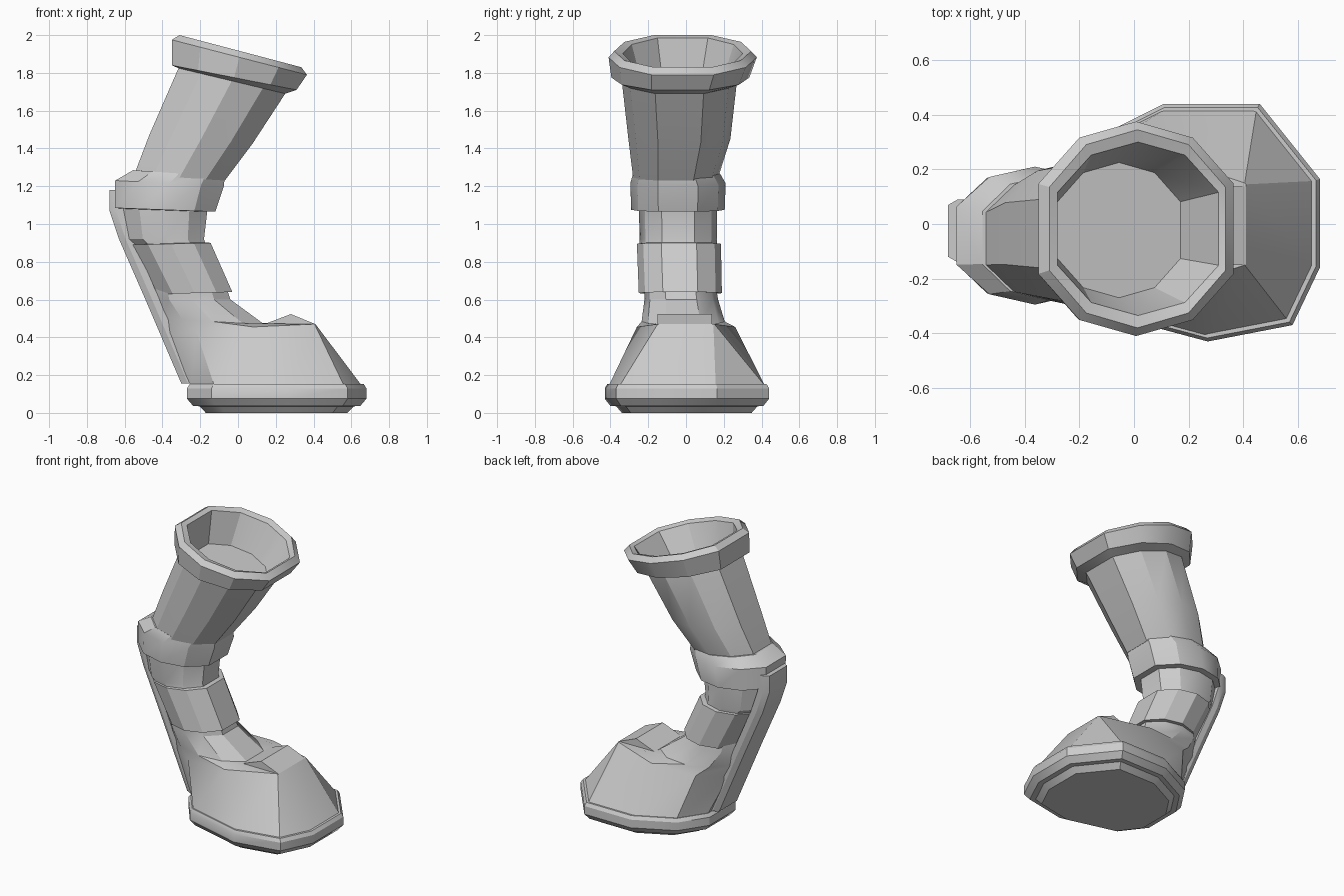
import bpy, bmesh, math

cube = bpy.data.objects.get("Cube")
if cube:
    bpy.data.objects.remove(cube, do_unlink=True)

# One plain grey for everything
grey = bpy.data.materials.new("plain_grey")
grey.use_nodes = True
COLOUR = (0.6, 0.6, 0.6, 1)
grey.diffuse_color = COLOUR
bsdf = next(n for n in grey.node_tree.nodes if n.type == 'BSDF_PRINCIPLED')
bsdf.inputs["Base Color"].default_value = COLOUR
bsdf.inputs["Roughness"].default_value = 0.8

# Ten-sided section with flat faces toward +x and -x
HALF = [(1, .42), (.58, .85), (0, 1), (-.58, .85), (-1, .42)]
SECTION = HALF + [(u, -v) for u, v in reversed(HALF)]


def ring(left, right, y0, y1):
    """Tilted section from its left and right (x, z) ends and its y range."""
    (xl, zl), (xr, zr) = left, right
    return [(xl + (xr - xl) * (u + 1) / 2,
             (y0 + y1) / 2 + v * (y1 - y0) / 2,
             zl + (zr - zl) * (u + 1) / 2) for u, v in SECTION]


def finish(name, bm):
    bmesh.ops.recalc_face_normals(bm, faces=bm.faces)
    mesh = bpy.data.meshes.new(name)
    bm.to_mesh(mesh)
    bm.free()
    mesh.materials.append(grey)
    obj = bpy.data.objects.new(name, mesh)
    bpy.context.collection.objects.link(obj)
    bpy.ops.object.select_all(action='DESELECT')
    obj.select_set(True)
    bpy.context.view_layer.objects.active = obj
    bpy.ops.object.shade_smooth_by_angle(angle=math.radians(30))


def loft(name, rings):
    """Skin a closed solid through rings with equal point counts."""
    bm = bmesh.new()
    rows = [[bm.verts.new(p) for p in r] for r in rings]
    for a, b in zip(rows, rows[1:]):
        for i in range(len(a)):
            j = (i + 1) % len(a)
            bm.faces.new((a[i], a[j], b[j], b[i]))
    bm.faces.new(rows[0])
    bm.faces.new(rows[-1])
    finish(name, bm)


# Sole: a bevelled slab over a smaller tread
OUTLINE = [(.68, .165), (.46, .44), (.11, .44), (-.15, .31), (-.27, .13),
           (-.27, -.15), (-.14, -.32), (.27, -.43), (.58, -.37), (.68, -.16)]


def sole_ring(scale, z):
    return [(.205 + (x - .205) * scale, y * scale, z) for x, y in OUTLINE]


loft("sole", [sole_ring(.79, 0), sole_ring(.86, .035), sole_ring(.93, .036),
              sole_ring(1, .075), sole_ring(1, .13), sole_ring(.97, .152)])

# Hoof, with a flat toe face and a step up to the ankle
shoulder = [(.41, .145, .47), (.405, .15, .47), (.08, .26, .455),
            (-.22, .21, .43), (-.37, .07, .41), (-.37, -.13, .41),
            (-.22, -.225, .43), (.08, -.26, .455), (.405, -.15, .47),
            (.41, -.145, .47)]
loft("hoof", [sole_ring(.955, .14), shoulder,
              ring((-.41, .5), (.14, .468), -.235, .205),
              ring((-.45, .6), (-.04, .6), -.22, .17),
              ring((-.46, .66), (-.06, .66), -.22, .16)])

# Ridge on top of the hoof
bm = bmesh.new()
ends = [[bm.verts.new((x, y, z)) for x, z in
         ((.13, .45), (.14, .47), (.28, .523), (.41, .47), (.41, .45))]
        for y in (-.15, .138)]
for e in ends:
    bm.faces.new(e)
for i in range(5):
    j = (i + 1) % 5
    bm.faces.new((ends[0][i], ends[0][j], ends[1][j], ends[1][i]))
finish("hoof_ridge", bm)

# Ankle band and the narrower shin above it
loft("ankle_band", [ring((-.40, .635), (-.06, .64), -.22, .16),
                    ring((-.43, .628), (-.03, .64), -.25, .19),
                    ring((-.565, .89), (-.145, .9), -.26, .185),
                    ring((-.54, .893), (-.17, .903), -.24, .165)])
loft("shin", [ring((-.52, .86), (-.16, .86), -.245, .16),
              ring((-.59, .92), (-.18, .92), -.245, .165),
              ring((-.62, 1.09), (-.16, 1.09), -.25, .165)])

# Knee band
loft("knee_band", [ring((-.6, 1.08), (-.16, 1.065), -.25, .17),
                   ring((-.65, 1.085), (-.12, 1.065), -.29, .205),
                   ring((-.65, 1.23), (-.075, 1.2), -.295, .21),
                   ring((-.555, 1.285), (-.07, 1.25), -.28, .18)])

# Thigh flaring into a thick rim, then folding inward to a hollow cup
loft("thigh_and_rim", [ring((-.55, 1.26), (-.07, 1.23), -.28, .17),
                       ring((-.47, 1.47), (.08, 1.43), -.305, .235),
                       ring((-.315, 1.825), (.25, 1.69), -.34, .27),
                       ring((-.35, 1.84), (.31, 1.71), -.395, .335),
                       ring((-.35, 1.975), (.365, 1.79), -.41, .375),
                       ring((-.31, 2.0), (.335, 1.83), -.38, .345),
                       ring((-.28, 1.985), (.31, 1.82), -.335, .30),
                       ring((-.28, 1.77), (.17, 1.64), -.27, .225)])

# Spine strip down the back of the leg
path = [(-.3, .155), (-.49, .6), (-.63, .92), (-.68, 1.07), (-.68, 1.18)]


def strip_ring(x, z):
    y0, y1, d = -.12, .07, .02
    return [(x + .075, y0 - d, z), (x + .035, y0 - d, z), (x, y0, z),
            (x, y1, z), (x + .035, y1 + d, z), (x + .075, y1 + d, z)]


loft("back_strip", [strip_ring(x, z) for x, z in path])
